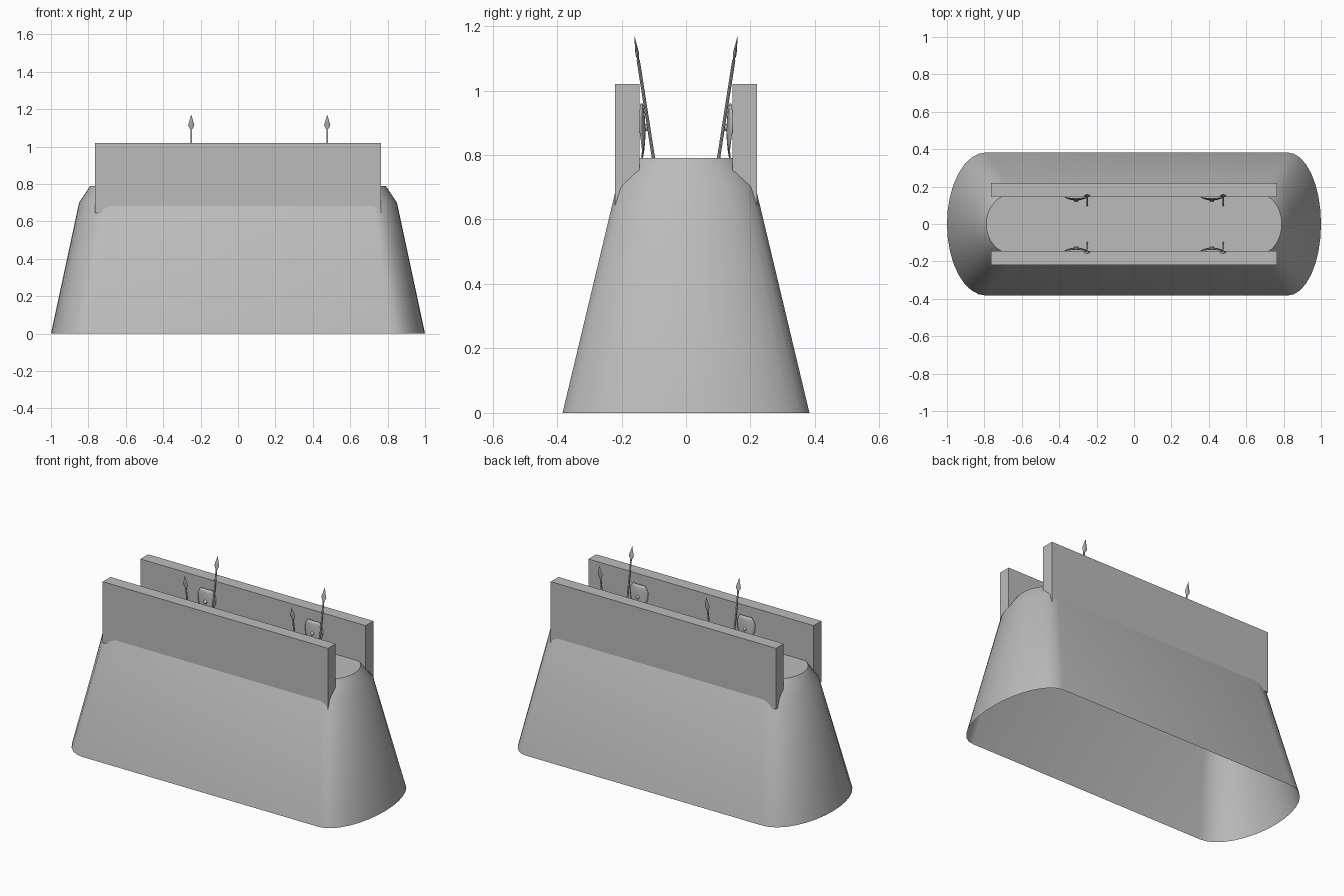
import bpy, bmesh, math
from mathutils import Vector

cube = bpy.data.objects.get("Cube")
if cube:
    bpy.data.objects.remove(cube, do_unlink=True)

GREY = (0.5, 0.5, 0.5, 1)
stone = bpy.data.materials.new("plain_grey")
stone.use_nodes = True
stone.diffuse_color = GREY
stone.node_tree.nodes["Principled BSDF"].inputs["Base Color"].default_value = GREY


def finish(name, bm, smooth=None, outward=True):
    """Turn a bmesh into a named, coloured object."""
    if outward:
        bmesh.ops.recalc_face_normals(bm, faces=bm.faces)
    mesh = bpy.data.meshes.new(name)
    bm.to_mesh(mesh)
    bm.free()
    mesh.materials.append(stone)
    obj = bpy.data.objects.new(name, mesh)
    bpy.context.collection.objects.link(obj)
    if smooth:
        bpy.ops.object.select_all(action='DESELECT')
        obj.select_set(True)
        bpy.context.view_layer.objects.active = obj
        bpy.ops.object.shade_smooth_by_angle(angle=math.radians(smooth))
    return obj


# Wall body: rounded-end outline lofted upward, open underneath
def outline(half_x, half_y, right, left, steps=16):
    pts = []
    for start, centre in ((-90, right), (90, -left)):
        reach = half_x - abs(centre)
        for i in range(steps + 1):
            a = math.radians(start + 180 * i / steps)
            pts.append((centre + reach * math.cos(a), half_y * math.sin(a)))
    return pts


bm = bmesh.new()
rings = []
for z, hx, hy, right, left in ((0, 1, .383, .82, .79),
                               (.7, .85, .216, .72, .68),
                               (.79, .79, .16, .67, .65)):
    rings.append([bm.verts.new((x, y, z)) for x, y in outline(hx, hy, right, left)])
for low, high in zip(rings, rings[1:]):
    for i in range(len(low)):
        j = (i + 1) % len(low)
        bm.faces.new((low[i], low[j], high[j], high[i]))
bm.faces.new(rings[-1])
finish("wall_body", bm, 25)


# Parapets along both long edges
def parapet(name, side):
    bm = bmesh.new()
    bmesh.ops.create_cube(bm, size=1)
    bmesh.ops.scale(bm, vec=(1.53, .075, .375), verts=bm.verts)
    bmesh.ops.translate(bm, vec=(0, side * .1825, .8325), verts=bm.verts)
    finish(name, bm)


# Spears leaning outward: round shaft with a flattened leaf-shaped head
def spear(name, x, side):
    foot, tip = Vector((x, side * .101, .79)), Vector((x, side * .16, 1.17))
    length = (tip - foot).length
    profile = ((0, .005), (.80, .005), (.81, .008), (.85, .017), (1, .0005))
    bm = bmesh.new()
    loops = []
    for t, r in profile:
        flat = .35 if r > .006 else 1
        loops.append([bm.verts.new((r * math.cos(k * math.pi / 4),
                                    r * flat * math.sin(k * math.pi / 4), t * length))
                      for k in range(8)])
    for low, high in zip(loops, loops[1:]):
        for k in range(8):
            m = (k + 1) % 8
            bm.faces.new((low[k], low[m], high[m], high[k]))
    bm.faces.new(loops[0])
    bm.faces.new(loops[-1])
    obj = finish(name, bm, 40)
    obj.location = foot
    obj.rotation_euler.x = -side * math.atan2(.059, .38)


# Curved shields resting against the parapets, each with a small boss
def shield(name, x, side):
    rows = ((.79, .004), (.815, .026), (.845, .046), (.88, .058),
            (.915, .06), (.94, .052), (.96, .038))
    cols = 8
    bm = bmesh.new()
    grid = []
    for z, half in rows:
        row = []
        for c in range(cols + 1):
            u = half * (2 * c / cols - 1)
            bulge = .016 * (1 - (u / .06) ** 2) * (1 - ((z - .875) / .12) ** 2)
            row.append(bm.verts.new((x + u, side * (.144 - bulge), z)))
        grid.append(row)
    for low, high in zip(grid, grid[1:]):
        for c in range(cols):
            bm.faces.new((low[c], low[c + 1], high[c + 1], high[c]))
    obj = finish(name, bm, 40)
    thick = obj.modifiers.new("thickness", 'SOLIDIFY')
    thick.thickness = .005
    thick.offset = 0
    bm = bmesh.new()
    bmesh.ops.create_uvsphere(bm, u_segments=10, v_segments=6, radius=.012)
    bmesh.ops.translate(bm, vec=(x, side * .128, .885), verts=bm.verts)
    finish(name + "_boss", bm, 40)


for label, side in (("front", -1), ("back", 1)):
    parapet(label + "_parapet", side)
    for end, x in (("right", -.25), ("left", .477)):
        spear(f"{label}_{end}_spear", x, side)
        shield(f"{label}_{end}_shield", x - .06, side)
